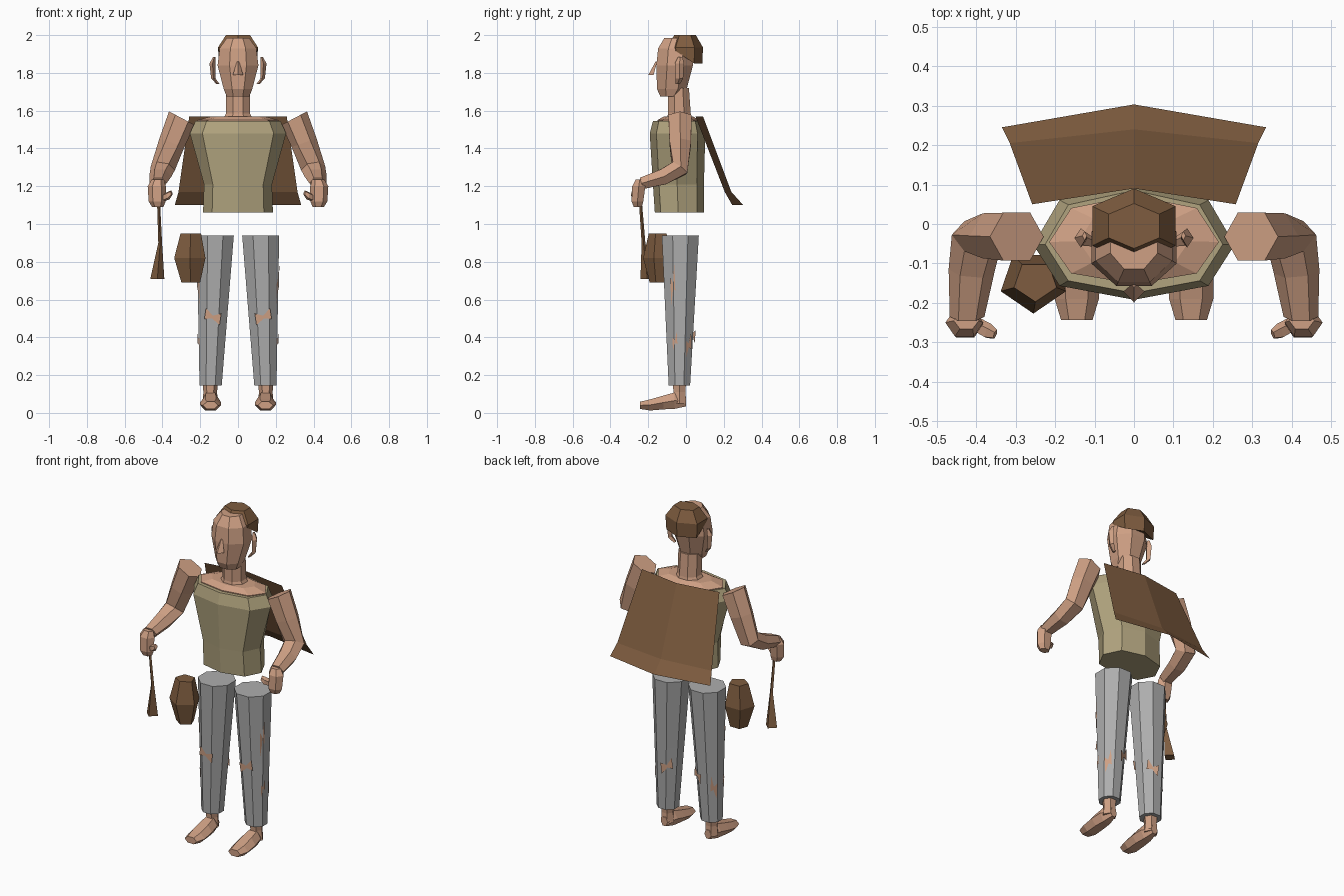
import bpy, bmesh, math
from mathutils import Vector

if "Cube" in bpy.data.objects:
    bpy.data.objects.remove(bpy.data.objects["Cube"])


def colour(name, rgb):
    m = bpy.data.materials.new(name)
    m.diffuse_color = (*rgb, 1)
    m.use_nodes = True
    m.node_tree.nodes["Principled BSDF"].inputs["Base Color"].default_value = m.diffuse_color
    return m


SKIN = colour("skin", (0.62, 0.35, 0.23))
BROWN = colour("brown_leather", (0.21, 0.108, 0.05))
SHIRT = colour("khaki_cloth", (0.44, 0.37, 0.21))
GREY = colour("grey_cloth", (0.42, 0.42, 0.42))


def finish(name, bm, mat):
    bmesh.ops.recalc_face_normals(bm, faces=bm.faces)
    me = bpy.data.meshes.new(name)
    bm.to_mesh(me)
    bm.free()
    me.materials.append(mat)
    ob = bpy.data.objects.new(name, me)
    bpy.context.collection.objects.link(ob)
    return ob


def ngon(n, phase=0.0):
    return [(math.cos(2 * math.pi * (i + phase) / n), math.sin(2 * math.pi * (i + phase) / n))
            for i in range(n)]


def loft(name, rings, shape, mat, side=1):
    """Skin rings of (centre, half width, half depth, optional ring normal)."""
    bm = bmesh.new()
    loops = []
    for c, a, b, *nrm in rings:
        n = Vector(nrm[0] if nrm else (0, 0, 1)).normalized()
        u = (Vector((1, 0, 0)) - n * n.x).normalized()
        v = n.cross(u)
        pts = [Vector(c) + u * a * p + v * b * q for p, q in shape]
        loops.append([bm.verts.new((p.x * side, p.y, p.z)) for p in pts])
    k = len(shape)
    for lo, hi in zip(loops, loops[1:]):
        for i in range(k):
            bm.faces.new((lo[i], lo[(i + 1) % k], hi[(i + 1) % k], hi[i]))
    bm.faces.new(loops[0])
    bm.faces.new(loops[-1])
    return finish(name, bm, mat)


def sheet(name, rows, mat):
    """Open surface through equal rows of points."""
    bm = bmesh.new()
    g = [[bm.verts.new(p) for p in r] for r in rows]
    for r0, r1 in zip(g, g[1:]):
        for i in range(len(r0) - 1):
            bm.faces.new((r0[i], r0[i + 1], r1[i + 1], r1[i]))
    return finish(name, bm, mat)


HEX, HEX_POINT, OCT = ngon(6), ngon(6, 0.5), ngon(8, 0.5)
TORSO = [(0, -1), (.74, -.76), (1, -.05), (.74, .72), (0, 1), (-.74, .72), (-1, -.05), (-.74, -.76)]

# Head, neck and shoulders
loft("head", [((0, -.085, 1.675), .065, .055), ((0, -.075, 1.715), .082, .085),
              ((0, -.06, 1.84), .117, .105), ((0, -.055, 1.93), .105, .10),
              ((0, -.045, 1.985), .065, .075)], OCT, SKIN)
loft("neck", [((0, -.035, 1.54), .095, .075), ((0, -.035, 1.585), .068, .065),
              ((0, -.04, 1.72), .068, .06)], OCT, SKIN)
loft("shoulders", [((0, -.04, 1.47), .21, .11), ((0, -.04, 1.55), .215, .112),
                   ((0, -.04, 1.57), .14, .075)], TORSO, SKIN)
loft("nose", [((0, -.185, 1.79), .027, .014), ((0, -.157, 1.86), .006, .004)],
     [(0, -1), (1, 1), (-1, 1)], SKIN)

# Hair cap, lower at the back than over the brow
hair = loft("hair", [((0, -.005, 1.85), .104, .096), ((0, -.005, 1.935), .109, .1),
                     ((0, -.005, 2.0), .066, .06)],
            [(.97, .5), (0, .95), (-.97, .5), (-.97, -.5), (0, -.95), (.97, -.5)], BROWN)
for v in hair.data.vertices:
    if v.co.y < 0 and v.co.z < 1.9:
        v.co.z = 1.915

# Shirt
loft("shirt", [((0, -.035, 1.06), .185, .13), ((0, -.04, 1.21), .18, .135),
               ((0, -.045, 1.48), .255, .147), ((0, -.045, 1.545), .225, .13)], TORSO, SHIRT)

# Cape
sheet("cape", [[(-w, ye, z), (0, yc, z), (w, ye, z)] for w, ye, yc, z in
               [(.258, .05, .09, 1.57), (.315, .205, .24, 1.17), (.335, .245, .303, 1.1)]], BROWN)

# Rips: skin plates on the trousers, as (angle, height, half width, half height)
RIPS = [(-90, .51, .045, .045), (-25, .68, .014, .11), (-20, .38, .014, .05),
        (40, .36, .02, .07), (115, .42, .035, .05)]


def leg_radius(z):
    t = (z - .145) / .795
    return .145 - .025 * t, -.035 + .005 * t, .06 + .04 * t, .058 + .042 * t


for s, lab in ((1, "left"), (-1, "right")):
    # Ear
    loft("ear_" + lab, [((.105, -.045, 1.74), .008, .012), ((.13, -.035, 1.77), .012, .02),
                        ((.135, -.035, 1.85), .016, .024), ((.125, -.03, 1.885), .006, .012)],
         ngon(4), SKIN, s)
    # Arm bent at the elbow
    loft("arm_" + lab, [((.297, -.032, 1.56), .077, .07, (.45, 0, -.85)),
                        ((.35, -.03, 1.43), .07, .066, (.35, 0, -1)),
                        ((.398, -.035, 1.295), .065, .055, (.2, -.6, -.8)),
                        ((.412, -.12, 1.25), .058, .048, (.1, -1, -.35)),
                        ((.423, -.235, 1.215), .044, .036, (0, -1, -.35))], HEX, SKIN, s)
    # Fist and thumb
    loft("hand_" + lab, [((.425, -.245, 1.235), .032, .024), ((.43, -.25, 1.2), .048, .04),
                         ((.428, -.257, 1.12), .045, .036), ((.425, -.255, 1.09), .03, .025)],
         HEX, SKIN, s)
    loft("thumb_" + lab, [((.40, -.255, 1.135), .02, .018, (-1, -.4, .3)),
                          ((.37, -.272, 1.15), .02, .022, (-1, -.4, .3)),
                          ((.352, -.28, 1.165), .012, .014, (-1, -.4, .3))], ngon(5), SKIN, s)
    # Trouser leg
    rings = []
    for z in (.145, .53, .94):
        cx, cy, a, b = leg_radius(z)
        rings.append(((cx, cy, z), a * 1.06, b * 1.06))
    loft("trouser_leg_" + lab, rings, OCT, GREY, s)
    for i, (ang, z, w, h) in enumerate(RIPS):
        cx, cy, a, b = leg_radius(z)
        r = math.radians(ang)
        d = Vector((math.cos(r), math.sin(r), 0))
        t = Vector((-d.y, d.x, 0))
        c = Vector((cx + d.x * a * 1.0, cy + d.y * b * 1.0, z))
        bm = bmesh.new()
        pts = [(-1, .35), (0, .1), (.8, 1), (1, -.3), (.1, -.2), (-.8, -1)]
        ring = []
        for p, q in pts:
            lean = d * (.042 * q * h)
            v = c + t * p * w + lean + d * .004 + Vector((0, 0, q * h))
            ring.append(bm.verts.new((v.x * s, v.y, v.z)))
        bm.faces.new(ring)
        finish("rip_%s_%d" % (lab, i), bm, SKIN)
    # Ankle and foot
    loft("ankle_" + lab, [((.147, -.035, .05), .042, .04), ((.147, -.035, .11), .036, .036),
                          ((.147, -.035, .2), .045, .045)], HEX, SKIN, s)
    loft("foot_" + lab, [((.145, .0, .06), .022, .03, (0, -1, 0)),
                         ((.145, -.06, .065), .046, .05, (0, -1, 0)),
                         ((.145, -.12, .055), .056, .042, (0, -1, 0)),
                         ((.145, -.19, .042), .056, .034, (0, -1, 0)),
                         ((.145, -.243, .04), .04, .022, (0, -1, 0))], HEX, SKIN, s)

# Hip pouch
loft("pouch", [((-.25, -.145, .69), .052, .047), ((-.255, -.145, .82), .087, .082),
               ((-.25, -.145, .95), .057, .052)], ngon(5, -.25), BROWN)

# Hanging strap with a flared end
loft("strap", [((-.42, -.24, 1.1), .008, .008), ((-.412, -.225, .9), .01, .01),
               ((-.427, -.205, .71), .037, .036)], ngon(4), BROWN)
